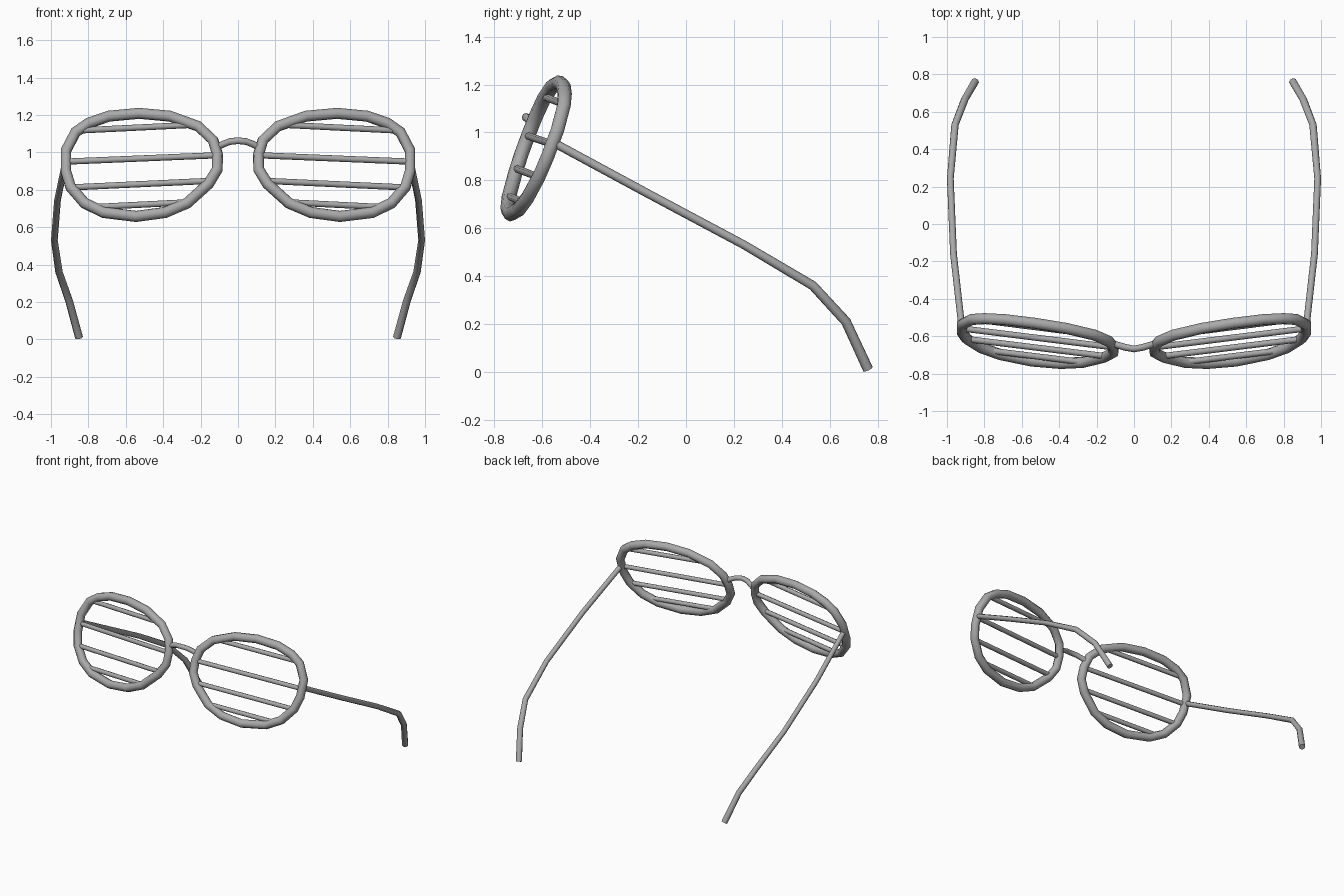
import bpy

if "Cube" in bpy.data.objects:
    bpy.data.objects.remove(bpy.data.objects["Cube"])

# Dark grey finish for the whole frame
grey = bpy.data.materials.new("dark_grey")
grey.diffuse_color = (0.4, 0.4, 0.4, 1)
grey.use_nodes = True
grey.node_tree.nodes["Principled BSDF"].inputs["Base Color"].default_value = grey.diffuse_color


def tube(name, points, radius, cyclic=False, radii=None):
    """Round 8-sided tube along straight segments, converted to a mesh."""
    curve = bpy.data.curves.new(name, 'CURVE')
    curve.dimensions = '3D'
    curve.bevel_depth = radius
    curve.bevel_resolution = 2
    curve.use_fill_caps = True
    spline = curve.splines.new('POLY')
    spline.points.add(len(points) - 1)
    for i, p in enumerate(points):
        spline.points[i].co = (*p, 1)
        spline.points[i].radius = radii[i] if radii else 1
    spline.use_cyclic_u = cyclic
    obj = bpy.data.objects.new(name, curve)
    bpy.context.collection.objects.link(obj)
    bpy.ops.object.select_all(action='DESELECT')
    obj.select_set(True)
    bpy.context.view_layer.objects.active = obj
    bpy.ops.object.convert(target='MESH')
    obj = bpy.context.view_layer.objects.active
    obj.data.materials.clear()
    obj.data.materials.append(grey)
    bpy.ops.object.shade_smooth_by_angle(angle=0.9)
    return obj


def on_lens(x, z):
    """Point on the tilted, slightly bowed lens surface of the +x side."""
    u = x - 0.515
    return (x, -0.614 + 0.14 * u + 0.08 * u * u + 0.37 * (z - 0.99), z)


def side(points, s):
    return [(s * x, y, z) for x, y, z in points]


# Rim outline (x, z)
outline = [(.11, .99), (.133, 1.065), (.213, 1.14), (.364, 1.194), (.53, 1.209),
           (.69, 1.194), (.798, 1.157), (.868, 1.109), (.92, 1.01), (.92, .898),
           (.895, .816), (.82, .729), (.717, .679), (.545, .658), (.39, .679),
           (.272, .729), (.158, .832), (.111, .909)]
rim = [on_lens(x, z) for x, z in outline]

# Slat ends (x1, z1, x2, z2)
slats = [(.235, 1.148, .86, 1.117), (.11, .985, .92, .951),
         (.15, .848, .893, .813), (.28, .733, .77, .708)]

# Temple arm path
arm = [(.92, -.558, .96), (.965, -.16, .745), (.982, .243, .53),
       (.957, .53, .36), (.904, .668, .21), (.85, .76, .011)]

for label, s in (("right", 1), ("left", -1)):
    tube(label + "_rim", side(rim, s), 0.030, cyclic=True)
    for i, (x1, z1, x2, z2) in enumerate(slats):
        tube(f"{label}_slat_{i + 1}", side([on_lens(x1, z1), on_lens(x2, z2)], s), 0.0165)
    tube(label + "_temple_arm", side(arm, s), 0.018,
         radii=[1, 1, 1, 1.1, 1.15, 1.2])

# Nose bridge
half = [(.115, -.64, 1.025), (.085, -.648, 1.042), (.045, -.66, 1.058)]
tube("bridge", side(half, -1) + [(0, -.668, 1.063)] + half[::-1], 0.018)
